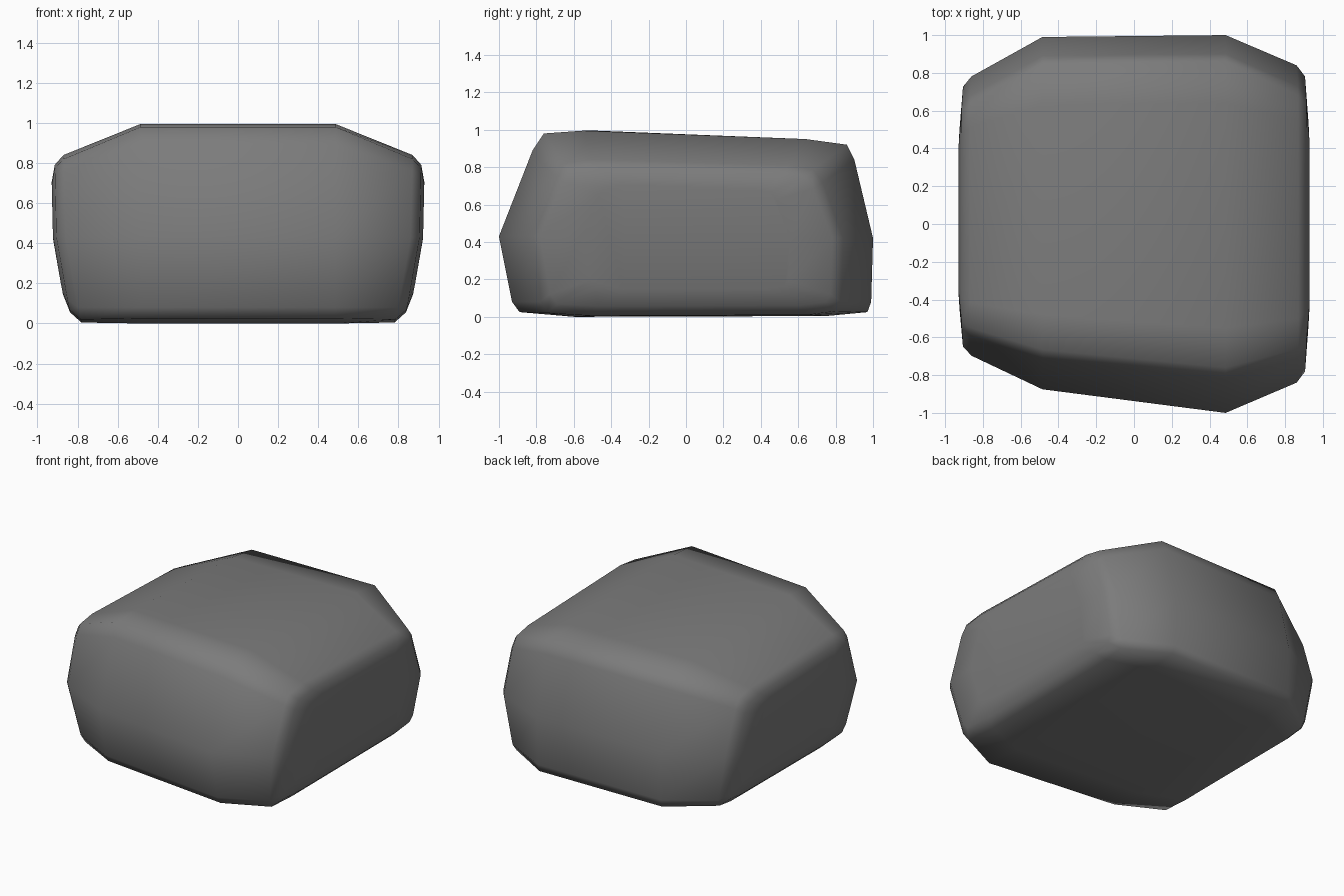
import bpy, bmesh

if "Cube" in bpy.data.objects:
    bpy.data.objects.remove(bpy.data.objects["Cube"])

# Side profiles (y, z), listed from front middle over the top to the back and underneath
MIDDLE = [(-1, .43), (-.82, .89), (-.76, .98), (-.55, .995), (.64, .95), (.86, .92), (.90, .84),
          (1, .42), (.99, .08), (.97, .025), (.75, .004), (-.6, 0), (-.89, .025), (-.93, .08)]
END = [(-.84, .43), (-.71, .76), (-.66, .82), (-.5, .84), (.55, .81), (.68, .785), (.73, .72),
       (.84, .42), (.83, .08), (.80, .03), (.65, .01), (-.5, .005), (-.74, .02), (-.78, .08)]


def lean(z):
    """Sideways tilt of the end faces with height."""
    keys = [(0, -.08), (.09, -.06), (.4, 0), (.84, .01)]
    for (z0, x0), (z1, x1) in zip(keys, keys[1:]):
        if z <= z1:
            return x0 + (x1 - x0) * (z - z0) / (z1 - z0)
    return keys[-1][1]


def ring(bm, profile, side, x, front=1, back=1, zs=1, leaning=True):
    verts = []
    for y, z in profile:
        z = .43 + (z - .43) * zs
        off = lean(z) if leaning else 0
        verts.append(bm.verts.new((side * (x + off), y * (front if y < 0 else back), z)))
    return verts


def end_rings(bm, side, mid_scale, end_scale):
    """Rings from the middle section out to the flat end face."""
    f, b = end_scale
    return [ring(bm, MIDDLE, side, .485, *mid_scale, leaning=False),
            ring(bm, END, side, .86, f, b),
            ring(bm, END, side, .905, f * .93, b * .93, .88),
            ring(bm, END, side, .922, f * .66, b * .66, .67)]


# Rounded stone block, narrower on its left end
bm = bmesh.new()
left = end_rings(bm, -1, (.875, .99), (.83, .93))
right = end_rings(bm, 1, (1, 1), (1, 1))
rings = left[::-1] + right
for a, b in zip(rings, rings[1:]):
    n = len(a)
    for i in range(n):
        j = (i + 1) % n
        bm.faces.new((a[i], a[j], b[j], b[i]))
bm.faces.new(rings[0])
bm.faces.new(rings[-1])
bmesh.ops.recalc_face_normals(bm, faces=bm.faces[:])
for f in bm.faces:
    f.smooth = True
mesh = bpy.data.meshes.new("stone_block")
bm.to_mesh(mesh)
bm.free()

# Dark grey stone
stone = bpy.data.materials.new("dark_stone")
stone.diffuse_color = (.2, .2, .2, 1)
stone.use_nodes = True
stone.node_tree.nodes["Principled BSDF"].inputs["Base Color"].default_value = stone.diffuse_color
mesh.materials.append(stone)
bpy.context.collection.objects.link(bpy.data.objects.new("stone_block", mesh))
